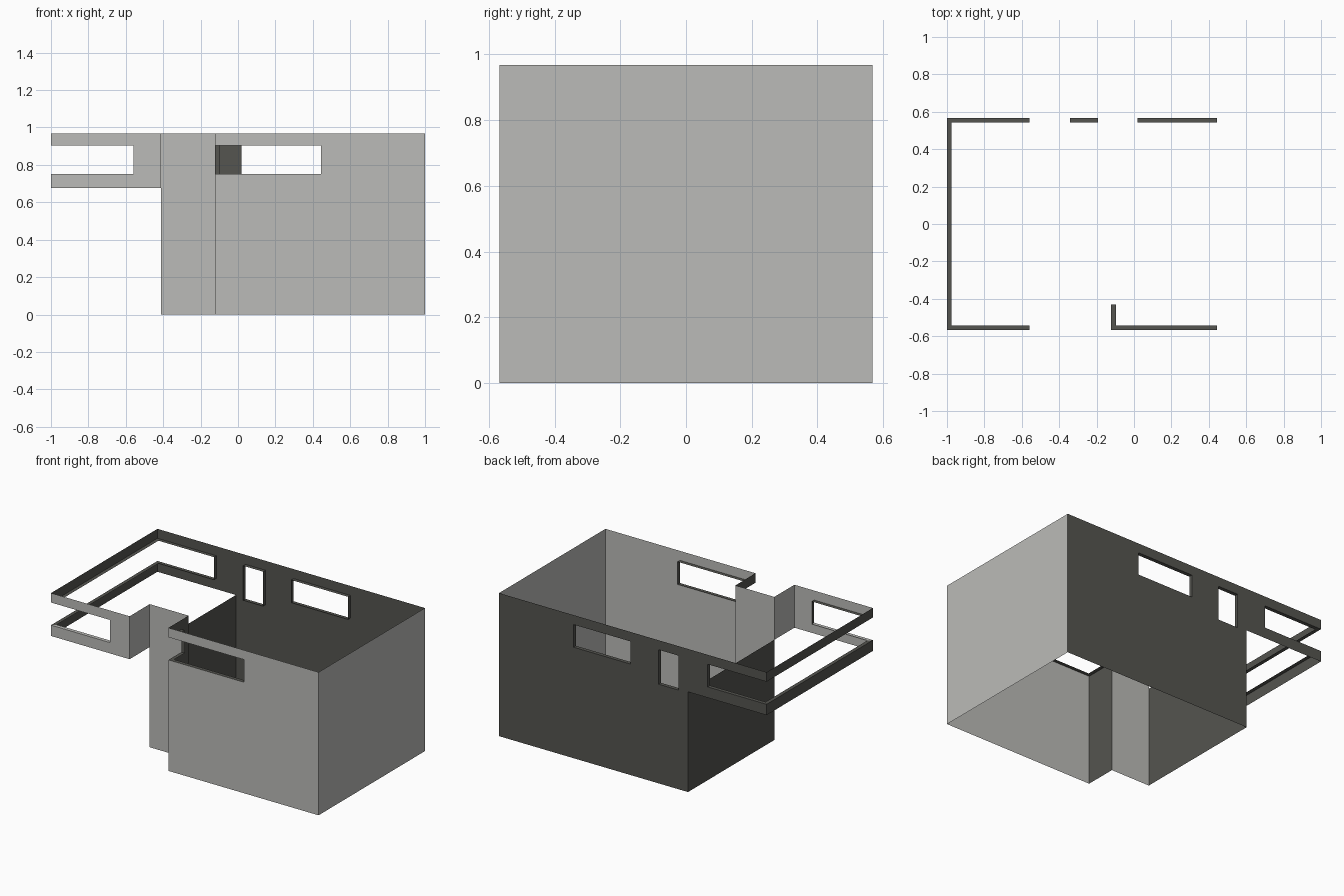
import bpy, bmesh
from mathutils import Vector

if "Cube" in bpy.data.objects:
    bpy.data.objects.remove(bpy.data.objects["Cube"])


def material(name, rgb):
    m = bpy.data.materials.new(name)
    m.use_nodes = True
    m.diffuse_color = (*rgb, 1)
    m.node_tree.nodes["Principled BSDF"].inputs["Base Color"].default_value = (*rgb, 1)
    return m


LIGHT = material("light grey", (0.50, 0.50, 0.48))
DARK = material("dark warm grey", (0.09, 0.09, 0.08))

TOP, LOW = 0.967, 0.677          # wall top, underside of the overhang
SILL, HEAD = 0.75, 0.903         # window band
X, Y = 1.0, 0.568                # outer half sizes
STEP, JOG, RECESS = -0.413, -0.122, -0.353
D = 0.025                        # depth of window reveals


def finish(name, bm, mats):
    bmesh.ops.remove_doubles(bm, verts=bm.verts, dist=1e-5)
    me = bpy.data.meshes.new(name)
    bm.to_mesh(me)
    bm.free()
    for m in mats:
        me.materials.append(m)
    ob = bpy.data.objects.new(name, me)
    bpy.context.collection.objects.link(ob)
    return ob


def quad(bm, pts, index=0):
    f = bm.faces.new([bm.verts.new(p) for p in pts])
    f.material_index = index


def wall(name, a, b, z0, mat, holes=()):
    """Thin upright wall from a to b; each hole is (start, end, bottom, top) along the run."""
    a, b = Vector(a), Vector(b)
    length = (b - a).length
    run = (b - a) / length
    ss = sorted({0, length, *(round(v, 5) for h in holes for v in h[:2])})
    zs = sorted({z0, TOP, *(v for h in holes for v in h[2:])})
    bm = bmesh.new()
    for s0, s1 in zip(ss, ss[1:]):
        if s1 - s0 < 1e-4:
            continue
        for l, h in zip(zs, zs[1:]):
            ms, mz = (s0 + s1) / 2, (l + h) / 2
            if any(q[0] < ms < q[1] and q[2] < mz < q[3] for q in holes):
                continue
            p, q = a + run * s0, a + run * s1
            quad(bm, [(*p, l), (*q, l), (*q, h), (*p, h)])
    return finish(name, bm, [mat])


def reveal(name, outer, inner, z0, z1, light_sill=None):
    """Sill, head and end jambs of a window that may wrap around corners."""
    bm = bmesh.new()
    for i in range(len(outer) - 1):
        ring = [outer[i], outer[i + 1], inner[i + 1], inner[i]]
        quad(bm, [(*p, z0) for p in ring], int(i == light_sill))
        quad(bm, [(*p, z1) for p in reversed(ring)])
    for k, flip in ((0, False), (-1, True)):
        o, n = outer[k], inner[k]
        pts = [(*o, z0), (*n, z0), (*n, z1), (*o, z1)]
        quad(bm, pts[::-1] if flip else pts)
    return finish(name, bm, [DARK, LIGHT])


# Window limits along x
wl, wr0, wr1 = -0.56, 0.018, 0.443
mid0, mid1, mid_sill = -0.342, -0.192, 0.67
jog_end = -0.43

# Front: overhang, recessed entrance and main wall
wall("front_overhang_wall", (-X, -Y), (STEP, -Y), LOW, LIGHT, [(0, wl + X, SILL, HEAD)])
wall("overhang_return_wall", (STEP, -Y), (STEP, RECESS), LOW, LIGHT)
wall("recess_wall", (STEP, RECESS), (JOG, RECESS), 0, LIGHT)
wall("recess_return_wall", (JOG, RECESS), (JOG, -Y), 0, DARK,
     [(RECESS - jog_end, RECESS + Y, SILL, HEAD)])
wall("front_wall", (JOG, -Y), (X, -Y), 0, LIGHT, [(0, wr1 - JOG, SILL, HEAD)])

# Left side wall of the model
wall("left_wall", (X, -Y), (X, Y), 0, LIGHT)

# Back: full-height wall and overhang
wall("back_wall", (X, Y), (STEP, Y), 0, DARK,
     [(X - wr1, X - wr0, SILL, HEAD), (X - mid1, X - mid0, mid_sill, HEAD)])
wall("back_overhang_wall", (STEP, Y), (-X, Y), LOW, DARK, [(STEP - wl, STEP + X, SILL, HEAD)])

# Right side: open band above, lower wall set back below the overhang
wall("right_overhang_wall", (-X, Y), (-X, -Y), LOW, DARK, [(0, 2 * Y, SILL, HEAD)])
bm = bmesh.new()
quad(bm, [(STEP, Y, 0), (STEP, RECESS, 0), (STEP, RECESS, LOW), (STEP, Y, LOW)])
finish("right_lower_wall", bm, [DARK])

# Window reveals
reveal("wraparound_window_reveal",
       [(wl, Y), (-X, Y), (-X, -Y), (wl, -Y)],
       [(wl, Y - D), (-X + D, Y - D), (-X + D, -Y + D), (wl, -Y + D)], SILL, HEAD, 2)
reveal("front_corner_window_reveal",
       [(JOG, jog_end), (JOG, -Y), (wr1, -Y)],
       [(JOG + D, jog_end), (JOG + D, -Y + D), (wr1, -Y + D)], SILL, HEAD)
reveal("back_wide_window_reveal", [(wr1, Y), (wr0, Y)], [(wr1, Y - D), (wr0, Y - D)], SILL, HEAD)
reveal("back_narrow_window_reveal", [(mid1, Y), (mid0, Y)],
       [(mid1, Y - D), (mid0, Y - D)], mid_sill, HEAD)
